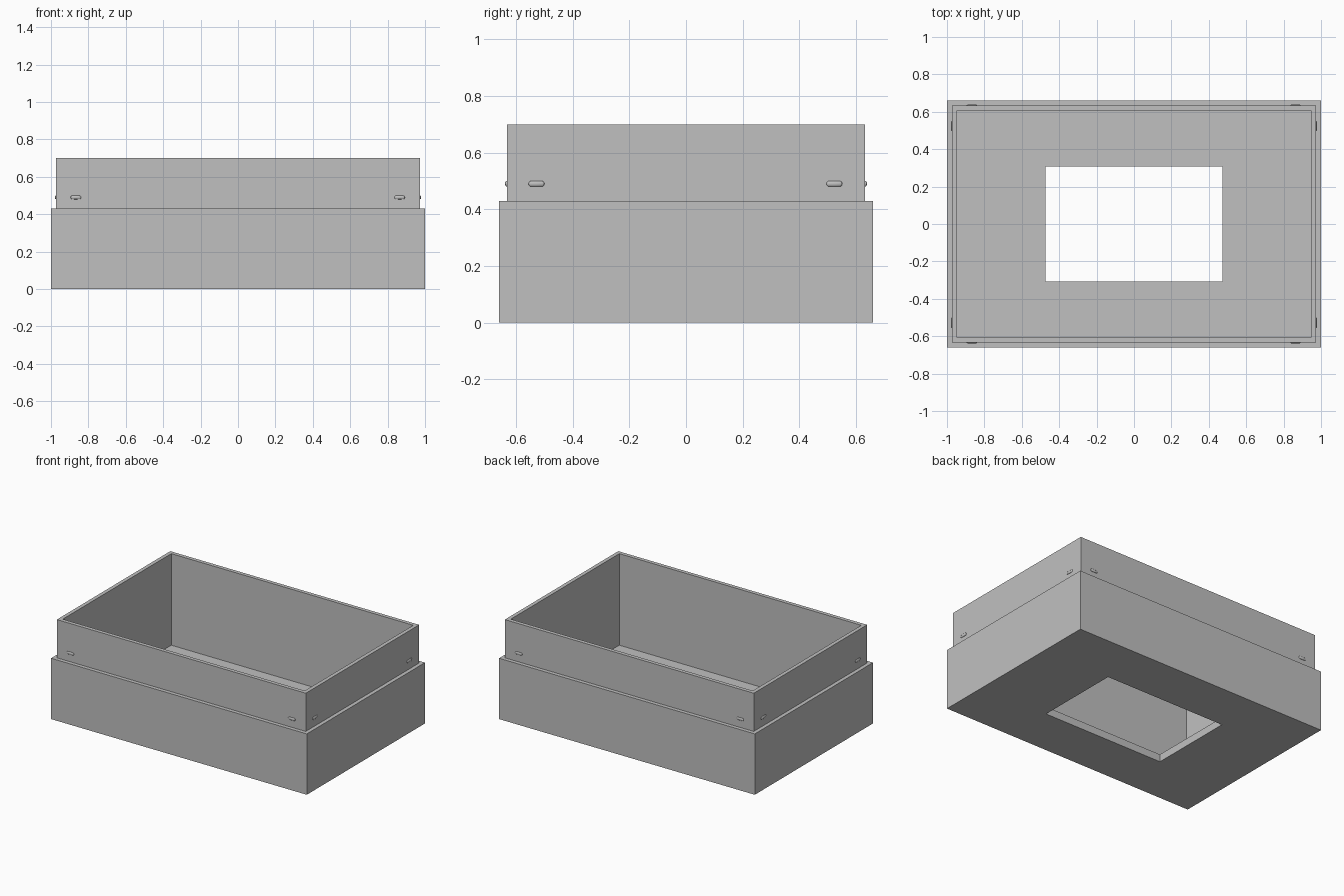
import bpy
import bmesh
from math import pi, cos, sin

cube = bpy.data.objects.get("Cube")
if cube:
    bpy.data.objects.remove(cube, do_unlink=True)

grey = bpy.data.materials.new("silver_grey")
grey.use_nodes = True
colour = (0.527, 0.527, 0.527, 1)
grey.diffuse_color = colour
grey.node_tree.nodes["Principled BSDF"].inputs["Base Color"].default_value = colour

# Overall dimensions
WALL = 0.027
HALF_X, HALF_Y = 1.0, 0.66
LIP_X, LIP_Y = HALF_X - WALL, HALF_Y - WALL
IN_X, IN_Y = LIP_X - WALL, LIP_Y - WALL
HOLE_X, HOLE_Y = 0.473, 0.307
FLOOR, SHOULDER, TOP = 0.053, 0.43, 0.70


def finish(name, bm):
    bmesh.ops.recalc_face_normals(bm, faces=bm.faces)
    mesh = bpy.data.meshes.new(name)
    bm.to_mesh(mesh)
    bm.free()
    mesh.materials.append(grey)
    obj = bpy.data.objects.new(name, mesh)
    bpy.context.collection.objects.link(obj)
    return obj


def rectangular_shell(name, profile):
    """Sweep a closed section (half x, half y, z) around a rectangle."""
    bm = bmesh.new()
    corners = [(-1, -1), (1, -1), (1, 1), (-1, 1)]
    rings = [[bm.verts.new((x * sx, y * sy, z)) for sx, sy in corners]
             for x, y, z in profile]
    for a, b in zip(rings, rings[1:] + rings[:1]):
        for i in range(4):
            j = (i + 1) % 4
            bm.faces.new((a[i], a[j], b[j], b[i]))
    return finish(name, bm)


# Open tray with stepped lip and a window through the floor
rectangular_shell("tray_body", [
    (HOLE_X, HOLE_Y, 0),
    (HALF_X, HALF_Y, 0),
    (HALF_X, HALF_Y, SHOULDER),
    (LIP_X, LIP_Y, SHOULDER),
    (LIP_X, LIP_Y, TOP),
    (IN_X, IN_Y, TOP),
    (IN_X, IN_Y, FLOOR),
    (HOLE_X, HOLE_Y, FLOOR),
])


def snap_bump(name, location, turn):
    """Low rounded pill, long axis along x before turning."""
    bm = bmesh.new()
    bmesh.ops.create_uvsphere(bm, u_segments=16, v_segments=8, radius=0.01)
    for v in bm.verts:
        v.co.y *= 0.6
        if abs(v.co.x) > 1e-5:
            v.co.x += 0.018 if v.co.x > 0 else -0.018
    obj = finish(name, bm)
    obj.location = location
    obj.rotation_euler.z = turn
    for face in obj.data.polygons:
        face.use_smooth = True


# Two snap bumps on every side of the lip
for side, sign in (("front", -1), ("back", 1)):
    for end, x in (("right", -0.867), ("left", 0.864)):
        snap_bump(f"{side}_{end}_bump", (x, sign * LIP_Y, 0.49), 0)
for side, sign in (("right", -1), ("left", 1)):
    for end, y in (("front", -0.528), ("back", 0.524)):
        snap_bump(f"{side}_{end}_bump", (sign * LIP_X, y, 0.49), pi / 2)
